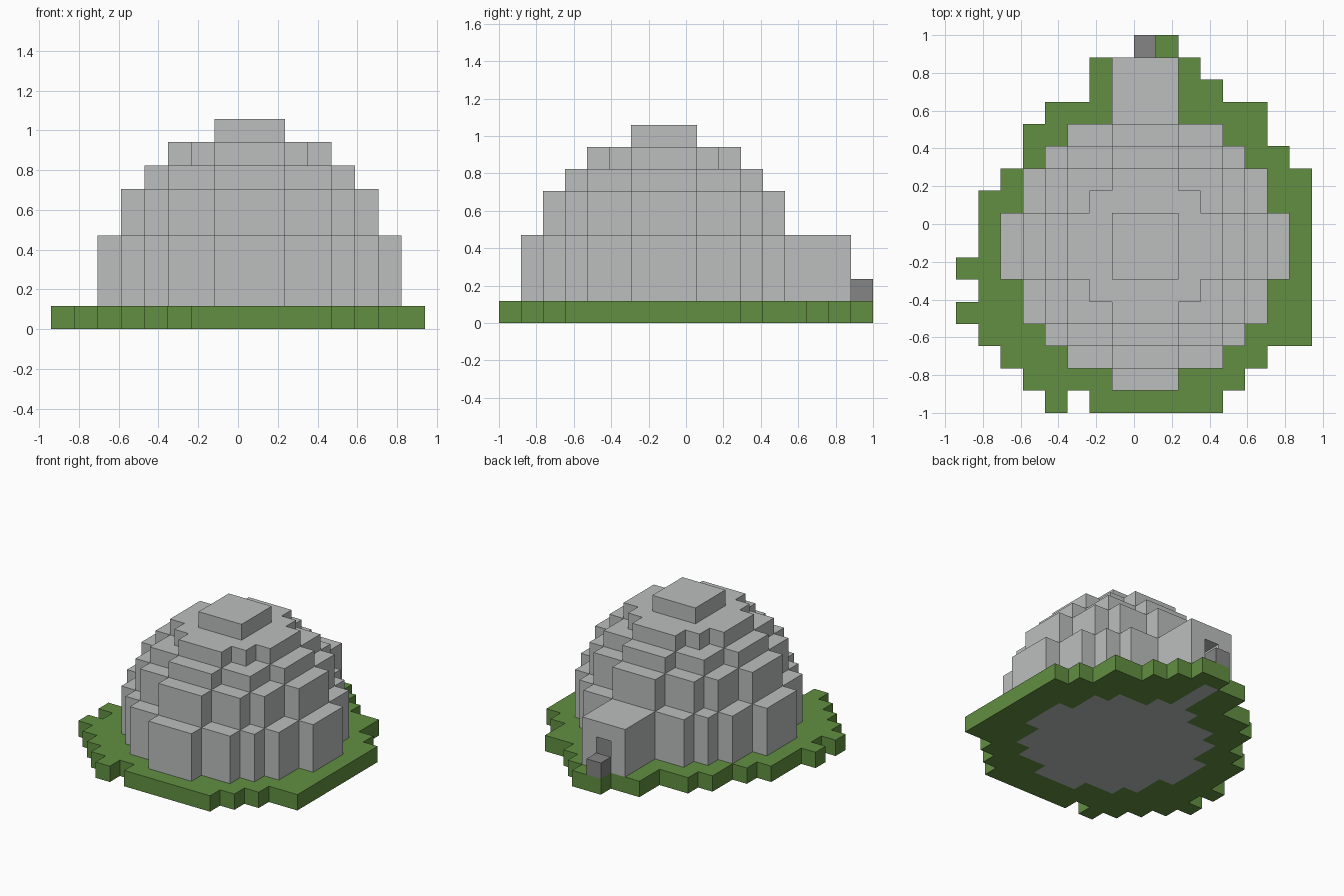
import bpy, bmesh
from mathutils import Vector

old = bpy.data.objects.get("Cube")
if old:
    bpy.data.objects.remove(old, do_unlink=True)

U = 2 / 17                                  # size of one block
ORIGIN = Vector((-8 * U, -1, 0))
DIRS = [Vector(d) for d in ((1, 0, 0), (-1, 0, 0), (0, 1, 0),
                            (0, -1, 0), (0, 0, 1), (0, 0, -1))]


def material(name, rgb):
    m = bpy.data.materials.new(name)
    m.use_nodes = True
    m.diffuse_color = (*rgb, 1)
    m.node_tree.nodes["Principled BSDF"].inputs["Base Color"].default_value = (*rgb, 1)
    return m


def neighbours(c):
    return [tuple(int(a + b) for a, b in zip(c, d)) for d in DIRS]


def disc(half, levels):
    """Stepped round slab, given row widths from its edge to its middle."""
    rows = half + half[-2::-1]
    return {(8 + i, 7 - len(rows) // 2 + j, z)
            for j, w in enumerate(rows)
            for i in range(-(w // 2), w // 2 + 1) for z in levels}


def build(name, cells, mat, solid):
    """Block mesh with only the exposed faces."""
    bm = bmesh.new()
    for c in sorted(cells):
        for d, n in zip(DIRS, neighbours(c)):
            if n in solid:
                continue
            a = Vector((d.y, d.z, d.x))
            b = d.cross(a)
            mid = Vector(c) + Vector((.5, .5, .5)) + d / 2
            bm.faces.new([bm.verts.new(ORIGIN + U * (mid + (s * a + t * b) / 2))
                          for s, t in ((-1, -1), (1, -1), (1, 1), (-1, 1))])
    bmesh.ops.remove_doubles(bm, verts=bm.verts, dist=U / 100)
    me = bpy.data.meshes.new(name)
    bm.to_mesh(me)
    bm.free()
    me.materials.append(mat)
    bpy.context.collection.objects.link(bpy.data.objects.new(name, me))


# Dome tiers and entrance hall
dome = (disc([3, 7, 9, 11, 11, 13, 13], (1, 2, 3))
        | disc([3, 7, 9, 9, 11, 11], (4, 5))
        | disc([3, 7, 7, 9, 9], (6,))
        | disc([3, 5, 7, 7], (7,))
        | disc([3, 3], (8,)))
dome |= {(x, y, z) for x in (7, 8, 9) for y in (13, 14, 15) for z in (1, 2, 3)}

# Hollow room and doorway
room = {c for c in dome if all(n in dome or n[2] == 0 for n in neighbours(c))}
room |= {(8, 15, 1), (8, 15, 2)}
dome -= room

# Ground outline: start and end column of each row
spans = [(6, 12), (3, 13), (2, 14), (1, 16), (0, 16), (1, 16), (0, 16), (1, 16),
         (1, 16), (1, 16), (2, 16), (3, 15), (3, 14), (4, 14), (6, 12), (6, 11), (8, 10)]
ground = {(x, y, 0) for y, (a, b) in enumerate(spans) for x in range(a, b)}
ground.add((4, 0, 0))

# Floor under the room, and the step outside the door
floor = {(x, y, 0) for x, y, z in room if z == 1}
ground -= floor
step = {(8, 16, 1)}

light_grey = material("pale_grey", (0.497, 0.521, 0.515))
dark_grey = material("dark_grey", (0.235, 0.235, 0.235))
green = material("grass_green", (0.122, 0.275, 0.054))

solid = dome | ground | floor | step
build("dome", dome, light_grey, solid)
build("floor", floor, light_grey, solid)
build("grass_base", ground, green, solid)
build("door_step", step, dark_grey, solid)
